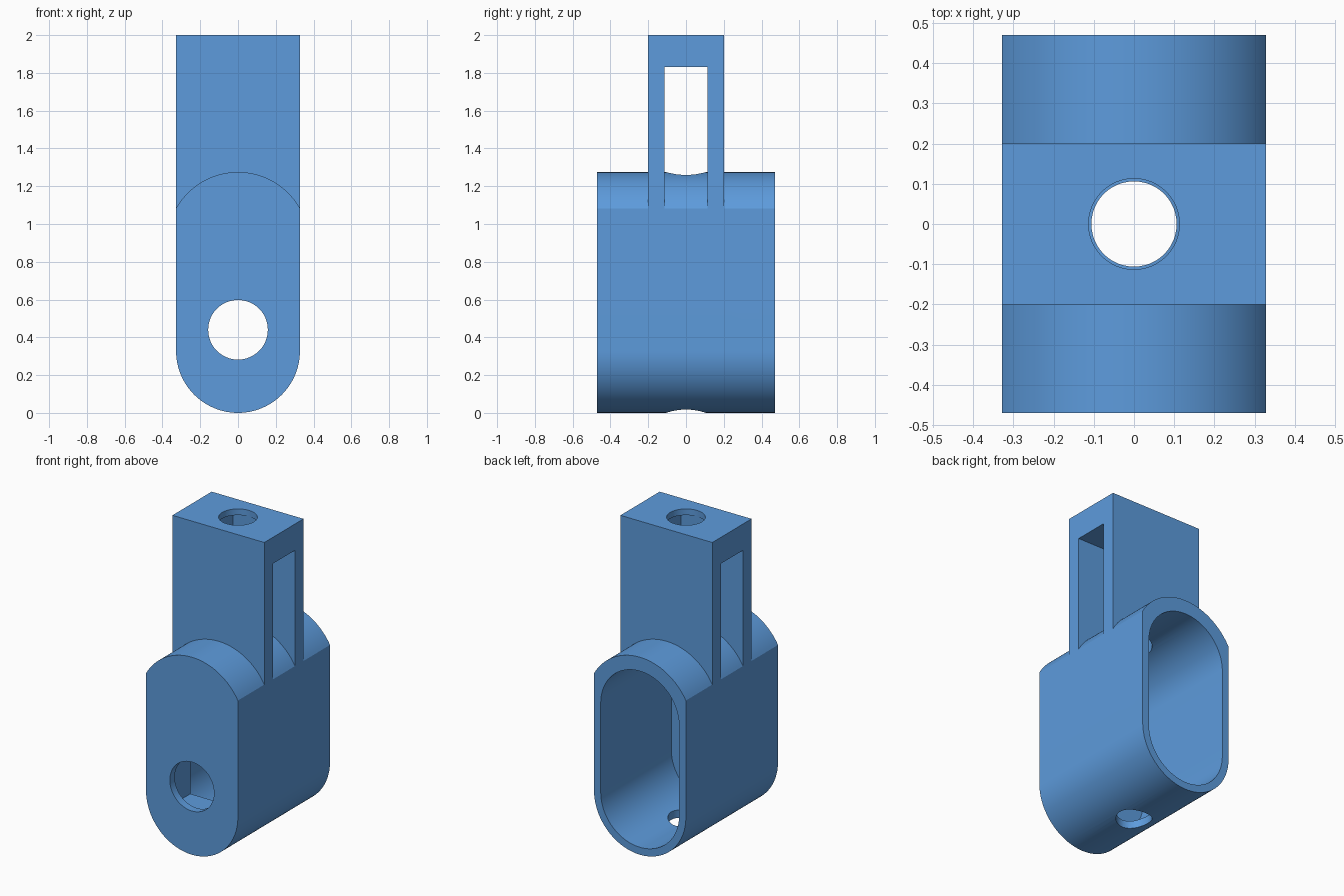
import bpy, bmesh, math

if "Cube" in bpy.data.objects:
    bpy.data.objects.remove(bpy.data.objects["Cube"])

W = 0.328      # half width of body and arm
D = 0.47       # half depth of body


def arc(cx, cz, r, a0, a1, n=48):
    """Points on a circle arc, angles in degrees."""
    return [(cx + r * math.cos(math.radians(a0 + (a1 - a0) * i / n)),
             cz + r * math.sin(math.radians(a0 + (a1 - a0) * i / n))) for i in range(n + 1)]


def prism(name, profile, axis, lo, hi):
    """Extrude a closed 2D profile along an axis (X: yz, Y: xz, Z: xy)."""
    place = {'X': lambda p, t: (t, p[0], p[1]),
             'Y': lambda p, t: (p[0], t, p[1]),
             'Z': lambda p, t: (p[0], p[1], t)}[axis]
    bm = bmesh.new()
    ends = [[bm.verts.new(place(p, t)) for p in profile] for t in (lo, hi)]
    n = len(profile)
    for e in ends:
        bm.faces.new(e)
    for i in range(n):
        j = (i + 1) % n
        bm.faces.new((ends[0][i], ends[0][j], ends[1][j], ends[1][i]))
    bmesh.ops.recalc_face_normals(bm, faces=bm.faces)
    mesh = bpy.data.meshes.new(name)
    bm.to_mesh(mesh)
    bm.free()
    ob = bpy.data.objects.new(name, mesh)
    bpy.context.collection.objects.link(ob)
    return ob


def rect(x0, z0, x1, z1):
    return [(x0, z0), (x1, z0), (x1, z1), (x0, z1)]


def combine(target, other, operation):
    """Apply a boolean and remove the helper."""
    mod = target.modifiers.new(operation, 'BOOLEAN')
    mod.operation, mod.solver, mod.object = operation, 'EXACT', other
    bpy.context.view_layer.objects.active = target
    bpy.ops.object.modifier_apply(modifier=mod.name)
    bpy.data.objects.remove(other)


# Outer housing: round bottom, straight sides, shallow arched top
top_r = 0.376
top_z = 1.275 - top_r
half = math.degrees(math.acos(W / top_r))
body = prism("socket_bracket",
             arc(0, W, W, 180, 360) + arc(0, top_z, top_r, half, 180 - half), 'Y', -D, D)

# Slotted arm on top
s, t = 0.113, 0.2
arm = prism("arm", [(-t, 1.0), (-t, 2), (t, 2), (t, 1.0), (s, 1.0), (s, 1.83),
                    (-s, 1.83), (-s, 1.0)], 'X', -W, W)
combine(body, arm, 'UNION')

# Rounded cavity open at the back
cavity = prism("cavity_cutter", arc(0, W, 0.28, 180, 360) + arc(0, 0.905, 0.28, 0, 180),
               'Y', -0.25, D + 0.1)
combine(body, cavity, 'DIFFERENCE')

# Square pocket behind the round front hole
pocket = prism("pocket_cutter", rect(-0.165, 0.265, 0.165, 0.615), 'Y', -0.42, -0.2)
combine(body, pocket, 'DIFFERENCE')
front_hole = prism("front_hole_cutter", arc(0, 0.44, 0.158, 0, 352.5, 47), 'Y', -0.6, -0.35)
combine(body, front_hole, 'DIFFERENCE')

# Square pocket under the arm's top hole
pocket = prism("arm_pocket_cutter", rect(-0.118, -0.118, 0.118, 0.118), 'Z', 1.829, 1.96)
combine(body, pocket, 'DIFFERENCE')

# Vertical holes: arm top, then through the housing
for r, lo, hi in ((0.113, 1.9, 2.1), (0.106, -0.1, 1.5)):
    combine(body, prism("vertical_hole_cutter", arc(0, 0, r, 0, 352.5, 47), 'Z', lo, hi),
            'DIFFERENCE')

# Blue finish
blue = bpy.data.materials.new("blue")
blue.diffuse_color = (0.11, 0.33, 0.72, 1)
blue.use_nodes = True
blue.node_tree.nodes["Principled BSDF"].inputs["Base Color"].default_value = blue.diffuse_color
body.data.materials.clear()
body.data.materials.append(blue)

body.select_set(True)
bpy.context.view_layer.objects.active = body
bpy.ops.object.shade_smooth_by_angle(angle=math.radians(25))
